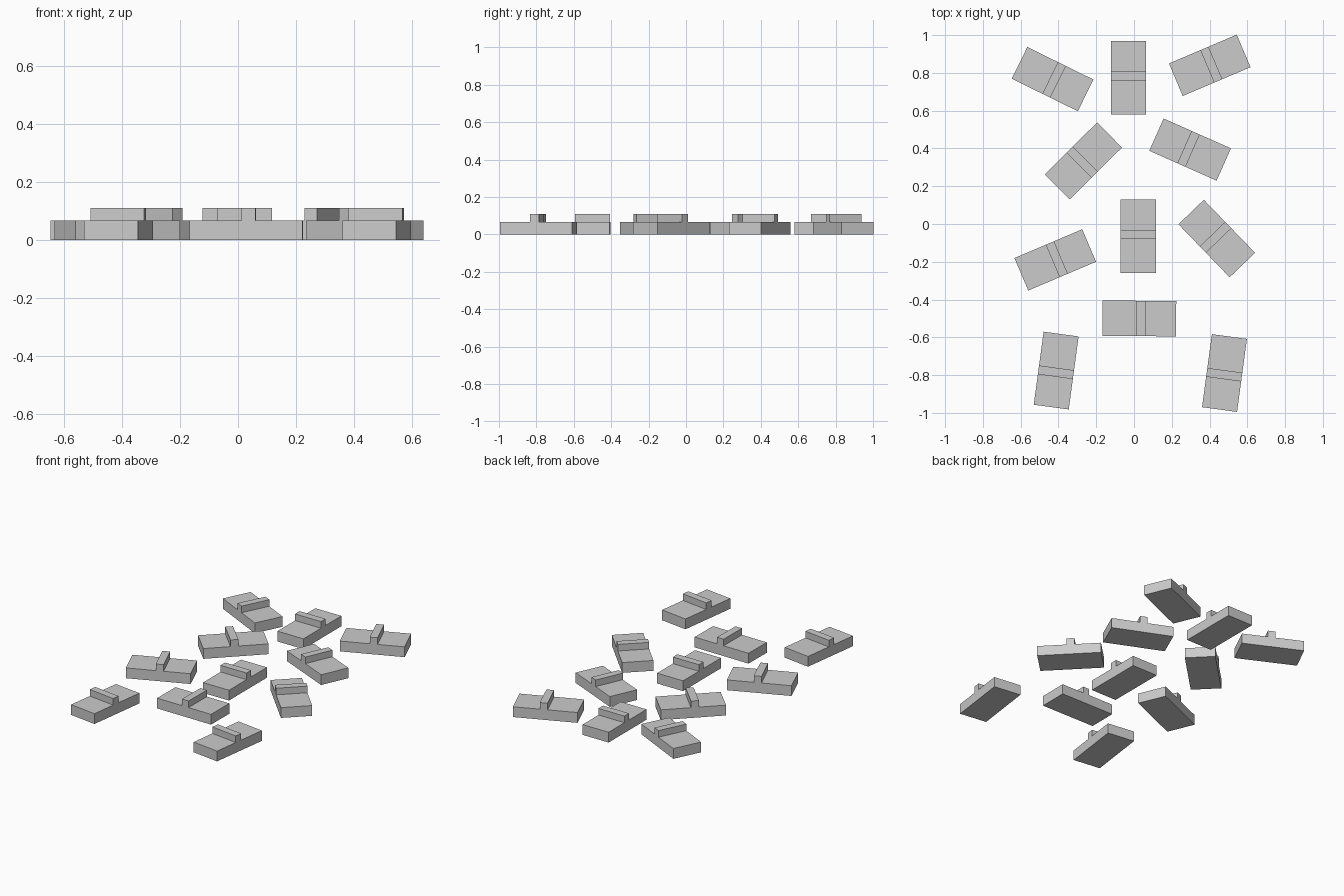
import bpy, bmesh
from math import radians

if "Cube" in bpy.data.objects:
    bpy.data.objects.remove(bpy.data.objects["Cube"])

LENGTH, WIDTH, BASE_H, TOP_H = 0.39, 0.187, 0.067, 0.11
RIDGE_W, RIDGE_SHIFT = 0.047, 0.009

# Side profile of one block: flat slab with a slightly off-centre raised ridge
a, r0, r1 = LENGTH / 2, RIDGE_SHIFT - RIDGE_W / 2, RIDGE_SHIFT + RIDGE_W / 2
PROFILE = [(-a, 0), (a, 0), (a, BASE_H), (r1, BASE_H), (r1, TOP_H),
           (r0, TOP_H), (r0, BASE_H), (-a, BASE_H)]

# Extrude the profile across the width into one shared mesh
mesh = bpy.data.meshes.new("ridged_block")
bm = bmesh.new()
face = bm.faces.new([bm.verts.new((x, -WIDTH / 2, z)) for x, z in PROFILE])
new = bmesh.ops.extrude_face_region(bm, geom=[face])["geom"]
bmesh.ops.translate(bm, vec=(0, WIDTH, 0),
                    verts=[v for v in new if isinstance(v, bmesh.types.BMVert)])
bmesh.ops.recalc_face_normals(bm, faces=bm.faces)
bm.to_mesh(mesh)
bm.free()

# Scattered blocks: x, y, heading in degrees
PLACES = [
    (-0.431, 0.767, -26.2), (-0.029, 0.775, 90), (0.401, 0.84, 23),
    (-0.268, 0.334, 224.7), (0.297, 0.394, 156.1),
    (-0.417, -0.19, 23), (0.023, -0.064, 90), (0.438, -0.077, 134),
    (0.028, -0.5, -0.5), (-0.412, -0.776, 262.3), (0.479, -0.789, 262.3),
]
for i, (x, y, deg) in enumerate(PLACES, 1):
    block = bpy.data.objects.new(f"ridged_block_{i}", mesh)
    block.location = (x, y, 0)
    block.rotation_euler.z = radians(deg)
    bpy.context.collection.objects.link(block)
